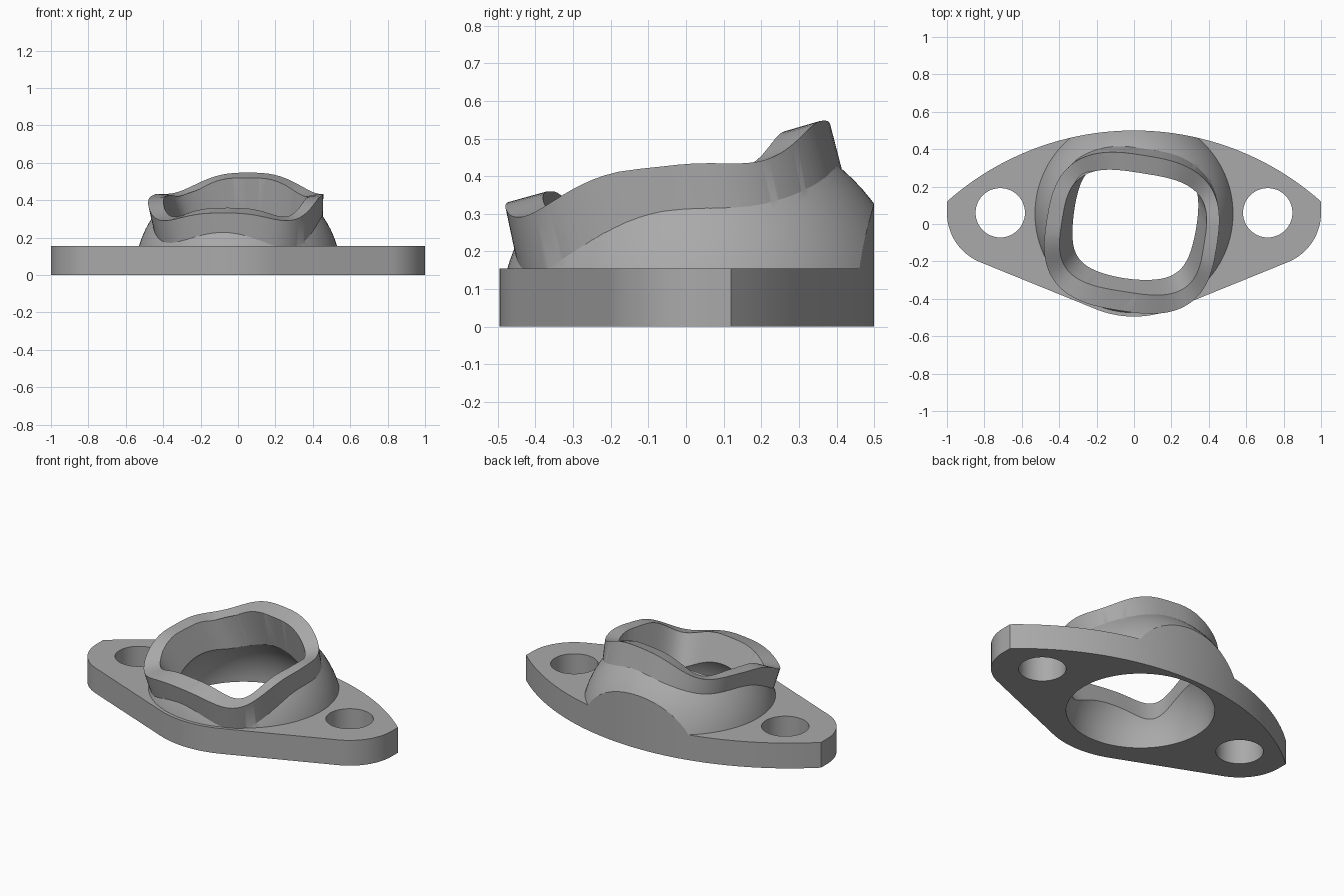
import bpy, bmesh
from math import sin, cos, pi, sqrt, radians, copysign
from mathutils import Vector, Matrix

old = bpy.data.objects.get("Cube")
if old:
    bpy.data.objects.remove(old, do_unlink=True)

metal = bpy.data.materials.new("grey_metal")
metal.use_nodes = True
GREY = (0.40, 0.40, 0.40, 1)
metal.diffuse_color = GREY
metal.node_tree.nodes["Principled BSDF"].inputs["Base Color"].default_value = GREY

PLATE_TOP = 0.155
DOME_CENTRE = Vector((0, 0.055, 0))
BOLT = Vector((0.715, 0.06, 0))
STEPS = 96


def finish(bm, name):
    bmesh.ops.recalc_face_normals(bm, faces=bm.faces)
    mesh = bpy.data.meshes.new(name)
    bm.to_mesh(mesh)
    bm.free()
    mesh.materials.append(metal)
    ob = bpy.data.objects.new(name, mesh)
    bpy.context.collection.objects.link(ob)
    return ob


def prism(name, outline, z0, z1):
    bm = bmesh.new()
    face = bm.faces.new([bm.verts.new((x, y, z0)) for x, y in outline])
    top = bmesh.ops.extrude_face_region(bm, geom=[face])["geom"]
    verts = [v for v in top if isinstance(v, bmesh.types.BMVert)]
    bmesh.ops.translate(bm, verts=verts, vec=(0, 0, z1 - z0))
    return finish(bm, name)


def ball(name, radius):
    bm = bmesh.new()
    bmesh.ops.create_uvsphere(bm, u_segments=96, v_segments=48, radius=radius,
                              matrix=Matrix.Translation(DOME_CENTRE))
    return finish(bm, name)


def arc(cx, cy, r, a0, a1, n):
    angles = [radians(a0 + (a1 - a0) * i / n) for i in range(n + 1)]
    return [(cx + r * cos(a), cy + r * sin(a)) for a in angles]


def ring(cx, cy, rx, ry, power, height):
    """Rounded square turned slightly, with a wavy height."""
    pts = []
    turn = Matrix.Rotation(radians(-9), 3, 'Z')
    for i in range(STEPS):
        t = 2 * pi * i / STEPS
        x = rx * copysign(abs(cos(t)) ** (2 / power), cos(t))
        y = ry * copysign(abs(sin(t)) ** (2 / power), sin(t))
        pts.append(turn @ Vector((x, y, 0)) + Vector((cx, cy, height(t))))
    return pts


def blend(a, b, t):
    return [p.lerp(q, t) if 0 <= t <= 1 else p + (q - p) * t for p, q in zip(a, b)]


def loft(name, rings):
    """Solid through the rings, closed by a fan at each end."""
    bm = bmesh.new()
    rows = [[bm.verts.new(p) for p in r] for r in rings]
    for low, high in zip(rows, rows[1:]):
        for i in range(STEPS):
            j = (i + 1) % STEPS
            bm.faces.new((low[i], low[j], high[j], high[i]))
    for row in (rows[0], rows[-1]):
        mid = bm.verts.new(sum((v.co for v in row), Vector()) / STEPS)
        for i in range(STEPS):
            bm.faces.new((row[i], row[(i + 1) % STEPS], mid))
    return finish(bm, name)


def combine(target, tool, operation):
    mod = target.modifiers.new(operation, 'BOOLEAN')
    mod.operation, mod.solver, mod.object = operation, 'EXACT', tool
    bpy.context.view_layer.update()
    graph = bpy.context.evaluated_depsgraph_get()
    mesh = bpy.data.meshes.new_from_object(target.evaluated_get(graph))
    target.modifiers.clear()
    target.data = mesh
    bpy.data.objects.remove(tool, do_unlink=True)


# Right half of the plate outline, from the bottom middle to the back middle
front_r = 0.545
back_r = (1 + 0.38 ** 2) / (2 * 0.38)
half = arc(0, 0.05, front_r, -90, -68, 10)
half += arc(BOLT.x, BOLT.y, 0.285, -68, 0, 20)
half += [(x, 0.5 - back_r + sqrt(back_r ** 2 - x * x)) for x in [1 - i / 32 for i in range(33)]]
outline = half + [(-x, y) for x, y in reversed(half[1:-1])]

# Plate slab and dome, trimmed together to the outline
flange = prism("flange", [(-1.3, -0.8), (1.3, -0.8), (1.3, 0.8), (-1.3, 0.8)], -0.7, PLATE_TOP)
combine(flange, ball("dome", 0.552), 'UNION')
combine(flange, prism("trim", outline, 0, 0.8), 'INTERSECT')


# Leaning collar with a wavy rim
def rim_height(t):
    return 0.40 + 0.108 * sin(t) - 0.01 * cos(2 * t) + 0.03 * cos(4 * t)


outer_rim = ring(-0.012, -0.048, 0.46, 0.42, 2.8, rim_height)
outer_low = ring(0.0, -0.02, 0.445, 0.425, 2.7, lambda t: rim_height(t) - 0.12)
inner_rim = ring(-0.005, -0.045, 0.385, 0.32, 3.2, lambda t: rim_height(t) - 0.028 * sin(t))
inner_low = ring(0.01, 0.02, 0.33, 0.305, 3.2,
                 lambda t: 0.22 + 0.05 * sin(t) + 0.03 * cos(4 * t))
collar = loft("collar", [blend(outer_low, outer_rim, -0.4), outer_rim,
                         blend(outer_rim, inner_rim, 1.4)])
combine(flange, collar, 'UNION')

# Hollow dome, tapered bore and bolt holes
combine(flange, ball("hollow", 0.413), 'DIFFERENCE')
bore = loft("bore", [blend(inner_low, inner_rim, -0.5), inner_low, inner_rim,
                     blend(inner_low, inner_rim, 1.8)])
combine(flange, bore, 'DIFFERENCE')
for side in (-1, 1):
    hole = prism("bolt_hole", arc(side * BOLT.x, BOLT.y, 0.132, 0, 352.5, 47), -0.1, 0.3)
    combine(flange, hole, 'DIFFERENCE')

# Smooth shading with sharp edges kept
bpy.ops.object.select_all(action='DESELECT')
flange.select_set(True)
bpy.context.view_layer.objects.active = flange
bpy.ops.object.shade_smooth_by_angle(angle=radians(30))
